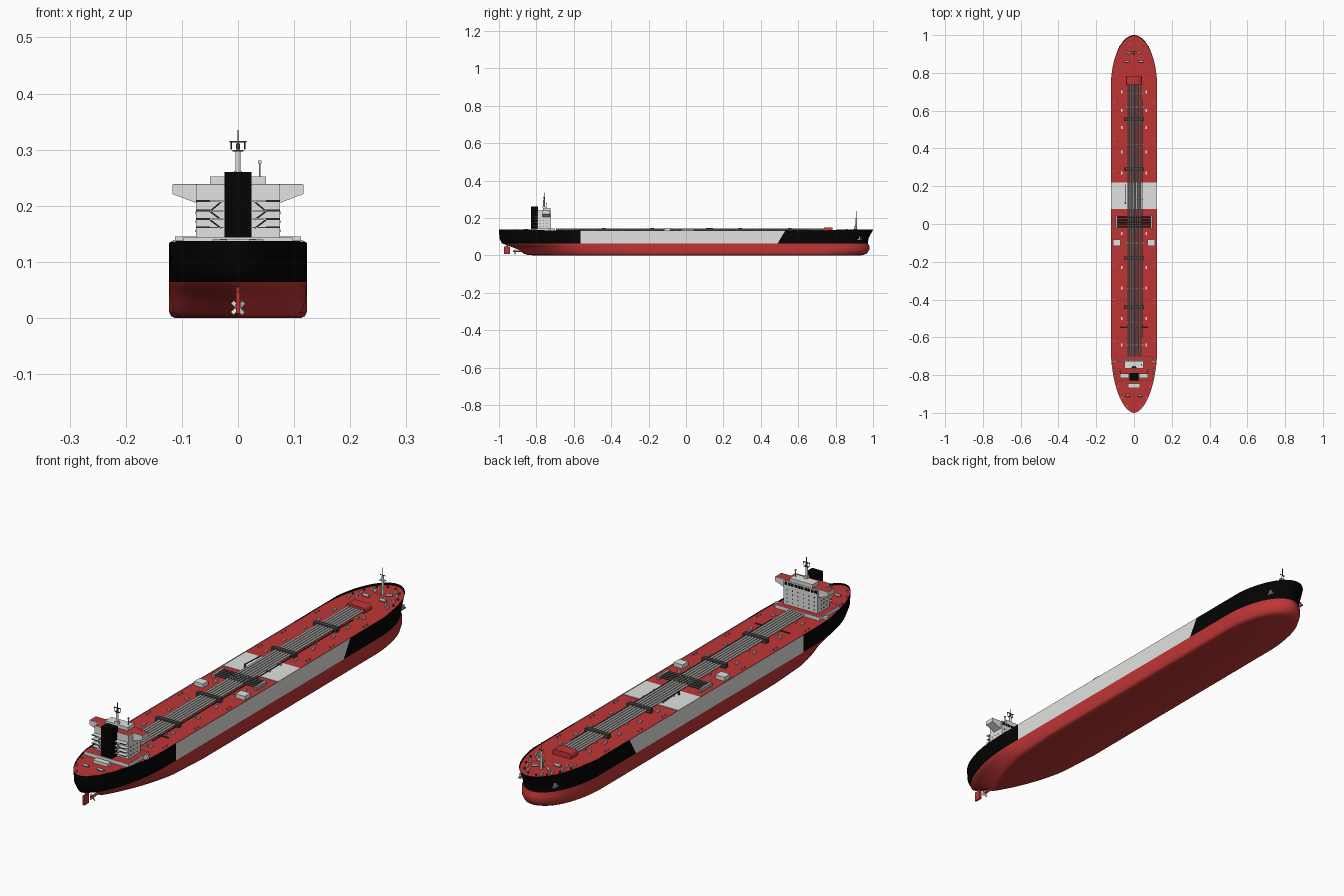
import bpy, bmesh, math
from mathutils import Vector, Matrix

if "Cube" in bpy.data.objects:
    bpy.data.objects.remove(bpy.data.objects["Cube"])


def material(name, rgb):
    m = bpy.data.materials.new(name)
    m.diffuse_color = (*rgb, 1)
    m.use_nodes = True
    m.node_tree.nodes["Principled BSDF"].inputs["Base Color"].default_value = m.diffuse_color
    return m


RED = material("red paint", (0.52, 0.036, 0.036))
WHITE = material("off white paint", (0.76, 0.76, 0.745))
BLACK = material("black paint", (0.001, 0.001, 0.001))
GREY = material("pipe grey", (0.40, 0.40, 0.39))
DARK = material("dark steel", (0.05, 0.05, 0.05))


def finish(name, bm, mats, angle=50):
    me = bpy.data.meshes.new(name)
    bmesh.ops.recalc_face_normals(bm, faces=bm.faces)
    bm.to_mesh(me)
    bm.free()
    for m in mats:
        me.materials.append(m)
    me.shade_smooth()
    me.set_sharp_from_angle(angle=math.radians(angle))
    ob = bpy.data.objects.new(name, me)
    bpy.context.collection.objects.link(ob)
    return ob


def part(name, mat, boxes=(), rods=(), mirror=False, sides=16):
    """boxes: (x0,x1,y0,y1,z0,z1); rods: (start, end, radius)"""
    bm = bmesh.new()
    for s in ((1, -1) if mirror else (1,)):
        for x0, x1, y0, y1, z0, z1 in boxes:
            mat4 = Matrix.Translation((s * (x0 + x1) / 2, (y0 + y1) / 2, (z0 + z1) / 2)) @ \
                Matrix.Diagonal((abs(x1 - x0), abs(y1 - y0), abs(z1 - z0), 1))
            bmesh.ops.create_cube(bm, size=1, matrix=mat4)
        for a, b, r in rods:
            a, b = Vector((s * a[0], *a[1:])), Vector((s * b[0], *b[1:]))
            d = b - a
            mat4 = Matrix.Translation((a + b) / 2) @ d.to_track_quat('Z', 'Y').to_matrix().to_4x4()
            bmesh.ops.create_cone(bm, cap_ends=True, segments=sides, radius1=r, radius2=r,
                                  depth=d.length, matrix=mat4)
    return finish(name, bm, [mat])


def prism(name, mat, pts, y0, y1, mirror=False):
    """Outline in x,z pushed along y."""
    bm = bmesh.new()
    for s in ((1, -1) if mirror else (1,)):
        f = bm.faces.new([bm.verts.new((s * x, y0, z)) for x, z in pts])
        ext = bmesh.ops.extrude_face_region(bm, geom=[f])["geom"]
        bmesh.ops.translate(bm, vec=(0, y1 - y0, 0),
                            verts=[v for v in ext if isinstance(v, bmesh.types.BMVert)])
    return finish(name, bm, [mat])


# Hull waterlines: z, half beam, stern end, run length, stern fullness power, bow end, entrance length
LEVELS = [(0.000, .112, -.82, .40, .95, .935, .25),
          (0.003, .119, -.85, .42, .95, .952, .26),
          (0.010, .1225, -.87, .42, .95, .968, .26),
          (0.030, .123, -.895, .40, .90, .980, .26),
          (0.050, .123, -.945, .38, .75, .980, .26),
          (0.064, .123, -.985, .36, .62, .972, .26),
          (0.090, .123, -.997, .35, .56, .976, .26),
          (0.129, .123, -1.0, .35, .55, .996, .28),
          (0.133, .123, -1.0, .35, .55, 1.00, .28)]
AFT, MID, FORE = 22, 6, 24
DECK = 0.129


def waterline(level):
    z, half, ys, run, power, yb, ent = level
    a, b = -.565, .49 + max(0, z - .064) * .6
    ylist = [ys + (a - ys) * (i / AFT) ** 2 for i in range(AFT)]
    ylist += [a + (b - a) * i / MID for i in range(MID)]
    ylist += [b + (yb - b) * math.sin(i / FORE * math.pi / 2) for i in range(FORE + 1)]
    out = []
    for y in ylist:
        u, v = min(1, (y - ys) / run), min(1, (yb - y) / ent)
        w = half * max(0, 1 - (1 - u) ** 2) ** power * math.sqrt(max(0, 1 - (1 - v) ** 2))
        top = z
        if z > .13:  # bulwark rises at both ends
            top += .004 * min(1, max(0, (abs(y) - .74) / .06))
        out.append((w, y, top))
    return out


# Hull shell with painted bands
bm = bmesh.new()
rows = [waterline(l) for l in LEVELS]
grid = [[[bm.verts.new((s * w, y, z)) for w, y, z in r] for r in rows] for s in (1, -1)]
for side in grid:
    for j in range(len(rows) - 1):
        for i in range(len(rows[0]) - 1):
            f = bm.faces.new((side[j][i], side[j][i + 1], side[j + 1][i + 1], side[j + 1][i]))
            f.material_index = 0 if j < 5 else (1 if AFT <= i < AFT + MID else 2)
R, L = grid
for i in range(len(rows[0]) - 1):
    bm.faces.new((R[0][i], L[0][i], L[0][i + 1], R[0][i + 1]))
bmesh.ops.remove_doubles(bm, verts=bm.verts, dist=1e-5)
finish("hull", bm, [RED, WHITE, BLACK], 50)

# Main deck
bm = bmesh.new()
pts = rows[7]
bm.faces.new([bm.verts.new(p) for p in pts] + [bm.verts.new((-w, y, z)) for w, y, z in pts[-2:0:-1]])
deck = finish("main_deck", bm, [RED])
if deck.data.polygons[0].normal.z < 0:
    deck.data.flip_normals()

# Painted midship deck area
part("midship_deck_plate", WHITE, [(-.121, .121, .08, .22, DECK, DECK + .002)])

# Cargo pipes on the centreline, frames and side pipe
part("cargo_pipes", GREY, rods=[((x, -.695, .138), (x, .74, .138), .0044)
                                for x in (-.031, -.0185, -.006, .0065, .019, .0315)])
part("side_pipe", DARK, rods=[((.044, -.60, .135), (.044, .66, .135), .0022)])
part("pipe_frames", DARK, [(-.052, .052, y - .009, y + .009, DECK, .145) for y in (.555, .29, -.18, -.44)])
part("pipe_supports", GREY, [(-.04, .05, y - .002, y + .002, DECK, .136)
                             for y in (.69, .62, .42, .2, .13, -.1, -.34, -.52, -.64)])
part("cross_pipe", DARK, rods=[((-.075, -.545, .134), (.075, -.545, .134), .0025)])

# Midship manifold
part("manifold_pipes", DARK, rods=[((-.09, -.015 + .0125 * i, .139), (.09, -.015 + .0125 * i, .139), .004)
                                   for i in range(5)])
part("manifold_trays", GREY, [(.088, .098, -.026, .044, DECK, .142)], mirror=True)
part("midship_lockers", WHITE, [(.072, .112, -.117, -.082, DECK, .145)], mirror=True)
part("hose_crane", DARK, rods=[((-.046, .11, DECK), (-.046, .11, .145), .004),
                               ((-.046, .11, .144), (-.046, .21, .14), .0022)])

# Forward deck house with sloped sides
prism("forward_store", RED, [(-.04, DECK), (.04, DECK), (.04, .144), (.034, .15), (-.034, .15), (-.04, .144)],
      .738, .782)

# Small deck hatches and bollards
part("tank_hatches", WHITE, [(.061, .068, y - .008, y + .008, DECK, .135) for y in
                             (.7, .6, .51, .38, .27, -.05, -.23, -.34, -.5, -.64)], mirror=True)
part("deck_bollards", GREY, rods=[((.106, y, DECK), (.106, y, .135), .0025) for y in
                                  (.66, .64, .45, .43, .3, .28, -.2, -.22, -.4, -.42, -.6, -.62)], mirror=True)

# Bow mooring gear
part("bow_winches", GREY, rods=[((.024, .86, .135), (.05, .86, .135), .006),
                                ((.02, .90, .135), (.04, .915, .135), .005)], mirror=True)
part("bow_vents", WHITE, [(x - .004, x + .004, y - .005, y + .005, DECK, .137) for x, y in
                          ((.085, .82), (.07, .88), (.055, .92), (.03, .95), (.065, .84))], mirror=True)
part("bow_bollards", DARK, rods=[((x, y, DECK), (x, y, .136), .003) for x, y in
                                 ((.09, .85), (.075, .9), (.05, .945), (.018, .968))], mirror=True)
part("anchors", GREY, [(.070, .079, .926, .934, .083, .100), (.070, .080, .918, .942, .083, .088)], mirror=True)

# Bow mast
part("bow_mast", WHITE, [(-.012, .012, .905, .917, .184, .186)],
     [((0, .911, DECK), (0, .911, .2), .0045), ((0, .895, DECK), (0, .911, .175), .002)])
part("bow_mast_top", DARK, rods=[((0, .911, .2), (0, .911, .236), .0015),
                                 ((-.012, .911, .205), (.012, .911, .205), .0015)])

# Accommodation block
part("house_base", WHITE, [(-.098, .098, -.83, -.70, DECK, .143)])
part("house_base_deck", RED, [(-.096, .096, -.828, -.702, .143, .1435)])
part("house_side_lockers", WHITE, [(.098, .116, -.735, -.722, DECK, .139)], mirror=True)
part("accommodation_block", WHITE, [(-.075, .075, -.795, -.722, .143, .238)])
prism("bridge_wings", WHITE, [(.075, .238), (.117, .238), (.117, .221), (.075, .205)], -.768, -.728, True)
part("house_roof", RED, [(-.073, .073, -.793, -.724, .238, .2384)])
part("bridge_wing_decks", RED, [(.073, .115, -.766, -.730, .238, .2384)], mirror=True)
part("wheelhouse_top", WHITE, [(-.05, .05, -.765, -.724, .238, .252)])

# Windows as thin plates on the front and sides
part("bridge_windows", BLACK, [(x - .0055, x + .0055, -.7225, -.7210, .222, .233)
                               for x in [(-4.5 + i) * .0145 for i in range(10)]])
part("cabin_windows", DARK, [(x - .0025, x + .0025, -.7225, -.7213, z, z + .005)
                             for z in (.153, .169, .185, .201) for x in [(-2.5 + i) * .024 for i in range(6)]])
part("side_windows", DARK, [(.0745, .0757, y - .0025, y + .0025, z, z + .005)
                            for z in (.153, .169, .185) for y in (-.78, -.762, -.744)], mirror=True)

# Aft galleries with rails and stairs
FLOORS = (.160, .175, .190, .207)
part("aft_galleries", WHITE, [(.026, .075, -.815, -.795, z, z + .002) for z in FLOORS], mirror=True)
part("aft_rails", DARK, [(.05, .075, -.8155, -.8145, z, z + .003) for z in FLOORS],
     [((.030, -.813, FLOORS[3]), (.050, -.813, FLOORS[2]), .0014)] +
     [((.050, -.813, b), (.030, -.813, a), .0014) for a, b in zip(FLOORS[:2], FLOORS[1:3])],
     mirror=True)

# Funnel
part("funnel", BLACK, [(-.024, .024, -.828, -.79, .143, .260)])

# Radar mast and aerial
part("radar_mast", WHITE, [(-.007, .007, -.766, -.752, .252, .262)],
     [((0, -.759, .25), (0, -.759, .297), .0048)])
part("radar_gear", DARK, [(-.010, .010, -.763, -.755, .297, .299), (-.015, .015, -.761, -.757, .313, .315)],
     [((0, -.759, .297), (0, -.759, .335), .0013), ((-.012, -.759, .3), (-.012, -.759, .313), .001),
      ((.012, -.759, .3), (.012, -.759, .313), .001), ((0, -.759, .3), (0, -.759, .311), .004)])
part("aerial", WHITE, [(.036, .042, -.748, -.742, .275, .281)],
     [((.039, -.745, .25), (.039, -.745, .277), .0015)])

# Stern mooring gear
part("stern_locker", WHITE, [(-.032, .032, -.868, -.845, DECK, .141)])
part("stern_winches", GREY, rods=[((.02, -.91, .135), (.045, -.91, .135), .005)], mirror=True)
part("stern_bollards", GREY, rods=[((x, y, DECK), (x, y, .136), .003) for x, y in
                                   ((.085, -.86), (.065, -.92), (.035, -.965))], mirror=True)

# Rudder and propeller
part("rudder", RED, [(-.004, .004, -.972, -.942, .008, .046)], [((0, -.955, .04), (0, -.955, .075), .004)])
part("propeller_hub", RED, rods=[((0, -.925, .022), (0, -.86, .022), .005)])
bm = bmesh.new()
for k in range(4):
    turn = Matrix.Translation((0, -.915, .018)) @ Matrix.Rotation(k * math.pi / 2 + .8, 4, 'Y') @ \
        Matrix.Translation((0, 0, .008)) @ Matrix.Rotation(.5, 4, 'Z') @ Matrix.Diagonal((.008, .002, .013, 1))
    bmesh.ops.create_cube(bm, size=1, matrix=turn)
finish("propeller_blades", bm, [WHITE])
